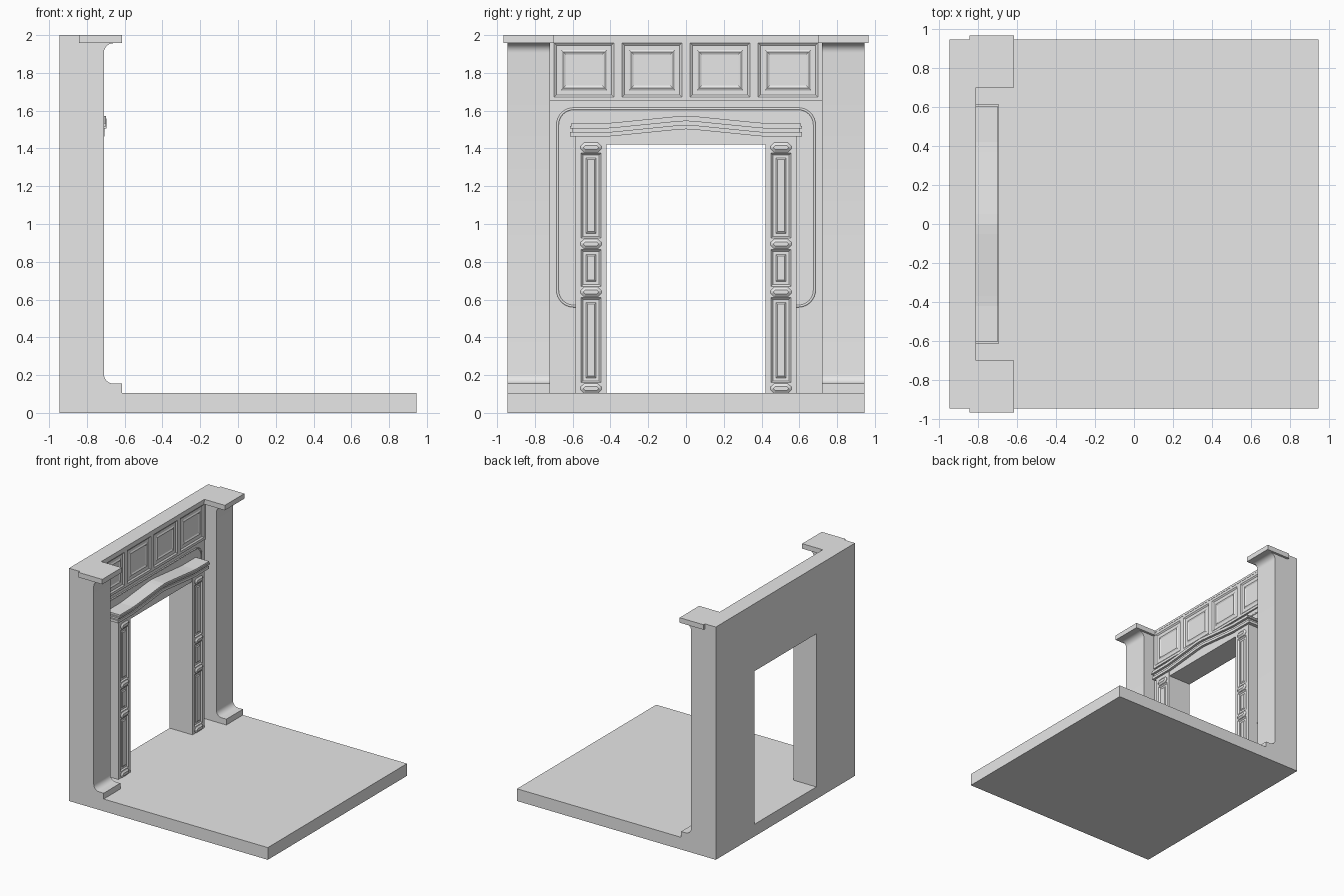
import bpy, bmesh, math
from mathutils import Vector

cube = bpy.data.objects.get("Cube")
if cube:
    bpy.data.objects.remove(cube, do_unlink=True)

stone = bpy.data.materials.new("grey_stone")
stone.use_nodes = True
GREY = (0.8, 0.8, 0.8, 1)
stone.diffuse_color = GREY
stone.node_tree.nodes["Principled BSDF"].inputs["Base Color"].default_value = GREY

EDGE = 0.945      # half size of the floor
FLOOR = 0.105     # floor height
WALL = -0.825     # wall face
BAY = 0.72        # half width between the pilasters
DOOR = 0.42       # half width of the doorway
FACE = -0.727     # front of the door posts


def finish(bm, name):
    bmesh.ops.recalc_face_normals(bm, faces=bm.faces)
    mesh = bpy.data.meshes.new(name)
    bm.to_mesh(mesh)
    bm.free()
    mesh.materials.append(stone)
    obj = bpy.data.objects.new(name, mesh)
    bpy.context.collection.objects.link(obj)
    return obj


def prism(bm, points, offset):
    """Extrude a planar outline along an offset and return the far face."""
    face = bm.faces.new([bm.verts.new(p) for p in points])
    out = bmesh.ops.extrude_face_region(bm, geom=[face])["geom"]
    bmesh.ops.translate(bm, vec=offset, verts=[v for v in out if isinstance(v, bmesh.types.BMVert)])
    return [f for f in out if isinstance(f, bmesh.types.BMFace)][0]


def box(bm, x0, x1, y0, y1, z0, z1):
    outline = [(x0, y0, z0), (x0, y1, z0), (x0, y1, z1), (x0, y0, z1)]
    return prism(bm, outline, (x1 - x0, 0, 0))


def inset(bm, face, steps):
    """Inset one face repeatedly by (thickness, depth)."""
    bmesh.ops.recalc_face_normals(bm, faces=bm.faces)
    for thickness, depth in steps:
        bmesh.ops.inset_region(bm, faces=[face], thickness=thickness, depth=depth, use_even_offset=True)


def cut(obj, *bounds):
    bm = bmesh.new()
    box(bm, *bounds)
    cutter = finish(bm, "cutter")
    cutter.hide_render = True
    mod = obj.modifiers.new("cut", "BOOLEAN")
    mod.operation, mod.solver, mod.object = "DIFFERENCE", "EXACT", cutter
    bpy.context.view_layer.objects.active = obj
    bpy.ops.object.modifier_apply(modifier=mod.name)
    bpy.data.objects.remove(cutter, do_unlink=True)


# Floor, back wall and flared pilasters from one side profile
PILASTER, TOE, R = -0.71, -0.615, 0.05
arc = [(1 - math.cos(a * math.pi / 12), 1 - math.sin(a * math.pi / 12)) for a in range(7)]
low = [(PILASTER + R * u, 0.155 + R * v) for u, v in reversed(arc)]
high = [(PILASTER + R * u, 1.957 - R * v) for u, v in arc]
profile = [(-EDGE, 0), (EDGE, 0), (EDGE, FLOOR), (TOE, FLOOR), (TOE, 0.155)]
profile += low + high + [(TOE, 1.957), (TOE, 2), (-EDGE, 2)]
bm = bmesh.new()
prism(bm, [(x, -EDGE, z) for x, z in profile], (0, 2 * EDGE, 0))
shell = finish(bm, "floor_and_wall")
cut(shell, WALL, 0, -BAY, BAY, FLOOR, 2.2)
cut(shell, -1.2, 0, -DOOR, DOOR, FLOOR, 1.42)
shell.select_set(True)
bpy.context.view_layer.objects.active = shell
bpy.ops.object.shade_smooth_by_angle(angle=math.radians(30))
shell.select_set(False)

# Pilaster caps
for side, name in ((1, "left_cap"), (-1, "right_cap")):
    bm = bmesh.new()
    box(bm, -0.842, TOE, side * 0.70, side * 0.965, 1.957, 2)
    finish(bm, name)

# Frieze: four moulded panels under a top rail
bm = bmesh.new()
cell = BAY / 2
for i in range(4):
    y = -BAY + i * cell
    front = box(bm, WALL, -0.812, y, y + cell, 1.65, 1.98)
    inset(bm, front, [(0.022, 0), (0.012, -0.009), (0.024, 0), (0.012, 0.006), (0.012, -0.006)])
box(bm, WALL, -0.81, -BAY, BAY, 1.98, 2)
finish(bm, "frieze_panels")

# Door posts with recessed panels and faceted bands
BANDS = (0.13, 0.64, 0.895, 1.405)
for side, name in ((1, "left_post"), (-1, "right_post")):
    bm = bmesh.new()
    inner, outer = side * DOOR, side * 0.585
    middle = side * 0.503
    stops = (FLOOR,) + BANDS + (1.465,)
    for k, (z0, z1) in enumerate(zip(stops, stops[1:])):
        front = box(bm, WALL, FACE, inner, outer, z0, z1)
        if 0 < k < 4:
            inset(bm, front, [(0.03, 0), (0.01, -0.01), (0.016, 0), (0.008, 0.006)])
    for z in BANDS:
        outline = [(FACE - 0.005, middle + u * 0.055, z + v * 0.026) for u, v in
                   ((-1, -0.3), (-0.65, -1), (0.65, -1), (1, -0.3), (1, 0.3), (0.65, 1), (-0.65, 1), (-1, 0.3))]
        front = prism(bm, outline, (0.008, 0, 0))
        inset(bm, front, [(0.015, 0.011)])
    finish(bm, name)

# Peaked header and cornice
RISE = [(1, 0), (0.42, 0), (0.37, 0.004), (0.05, 0.036), (0, 0.039)]


def peaked(name, x, half, z0, z1, flat_base=False):
    right = [(half if y == 1 else y, h) for y, h in RISE]
    line = right + [(-y, h) for y, h in reversed(right[:-1])]
    top = [(WALL, y, z1 + h) for y, h in line]
    base = [(WALL, y, z0 + (0 if flat_base else h)) for y, h in reversed(line)]
    if flat_base:
        base = [base[0], base[-1]]
    bm = bmesh.new()
    prism(bm, top + base, (x - WALL, 0, 0))
    finish(bm, name)


peaked("door_header", FACE - 0.004, 0.425, 1.42, 1.465, True)
peaked("cornice_lower", -0.708, 0.615, 1.463, 1.486)
peaked("cornice_neck", -0.716, 0.60, 1.486, 1.506)
peaked("cornice_upper", -0.695, 0.615, 1.506, 1.519)
peaked("cornice_top", -0.699, 0.605, 1.519, 1.534)

# Thin rounded bead around the doorway
Y, TOP, BOTTOM, BEND = 0.68, 1.61, 0.565, 0.085
half = [(0.58, BOTTOM)]
for cz, start in ((BOTTOM + BEND, -90), (TOP - BEND, 0)):
    for step in range(9):
        a = math.radians(start + step * 11.25)
        half.append((Y - BEND + BEND * math.cos(a), cz + BEND * math.sin(a)))
path = half + [(-y, z) for y, z in reversed(half)]
curve = bpy.data.curves.new("wall_bead", "CURVE")
curve.dimensions = "3D"
curve.bevel_depth, curve.bevel_resolution = 0.007, 1
spline = curve.splines.new("POLY")
spline.points.add(len(path) - 1)
for point, (y, z) in zip(spline.points, path):
    point.co = (WALL, y, z, 1)
curve.materials.append(stone)
bead = bpy.data.objects.new("wall_bead", curve)
bpy.context.collection.objects.link(bead)
bpy.context.view_layer.objects.active = bead
bead.select_set(True)
bpy.ops.object.convert(target="MESH")
